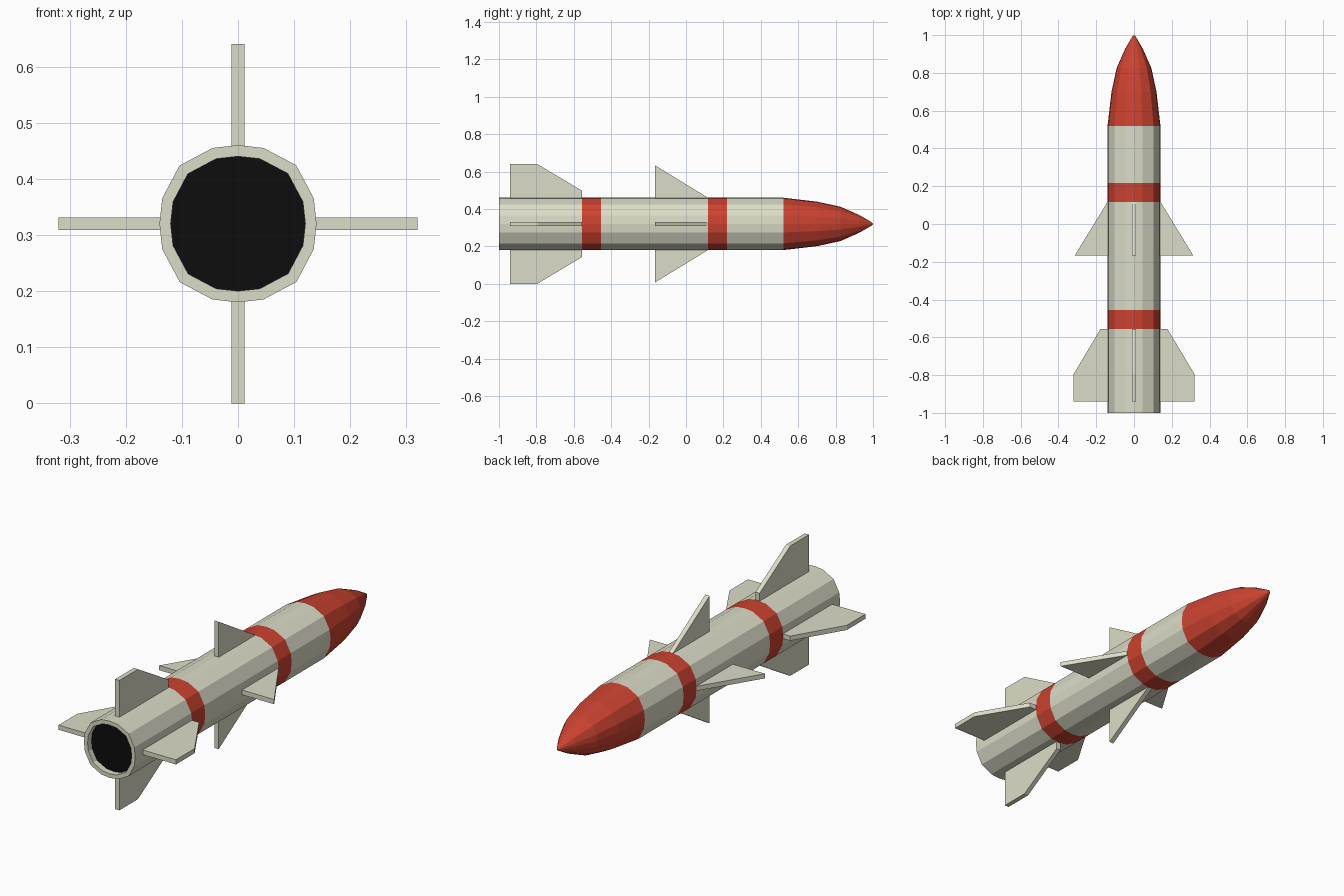
import bpy, bmesh, math
from mathutils import Matrix, Vector

if "Cube" in bpy.data.objects:
    bpy.data.objects.remove(bpy.data.objects["Cube"])

ZC = 0.32      # height of the body axis
R = 0.14       # body radius


def material(name, rgb):
    m = bpy.data.materials.new(name)
    m.diffuse_color = (*rgb, 1)
    m.use_nodes = True
    m.node_tree.nodes["Principled BSDF"].inputs["Base Color"].default_value = m.diffuse_color
    return m


CREAM = material("cream", (0.72, 0.72, 0.58))
RED = material("red", (0.60, 0.055, 0.03))
BLACK = material("black", (0.004, 0.004, 0.004))

# 16-sided, slightly squared cross-section (unit radius), one quadrant turned four times
QUADRANT = [(1, 0), (0.964, 0.325), (0.74, 0.745), (0.325, 0.964)]
SECTION = []
for k in range(4):
    for x, z in QUADRANT:
        for _ in range(k):
            x, z = -z, x
        SECTION.append((x, z))


def finish(name, bm, mat):
    mesh = bpy.data.meshes.new(name)
    bm.to_mesh(mesh)
    bm.free()
    mesh.materials.append(mat)
    ob = bpy.data.objects.new(name, mesh)
    bpy.context.collection.objects.link(ob)
    return ob


def loft(name, profile, mat):
    """Skin the cross-section along (y, radius) stations."""
    bm = bmesh.new()
    rings = [[bm.verts.new((x * r, y, ZC + z * r)) for x, z in SECTION]
             for y, r in profile]
    n = len(SECTION)
    for a, b in zip(rings, rings[1:]):
        for i in range(n):
            j = (i + 1) % n
            bm.faces.new((a[i], b[i], b[j], a[j]))
    bmesh.ops.remove_doubles(bm, verts=bm.verts, dist=1e-5)
    return finish(name, bm, mat)


def fins(name, outline, mat, thick=0.023):
    """Four flat fins around the body from one (y, radius) outline."""
    for k in range(4):
        bm = bmesh.new()
        face = bm.faces.new([bm.verts.new((-thick / 2, y, r)) for y, r in outline])
        ext = bmesh.ops.extrude_face_region(bm, geom=[face])
        moved = [v for v in ext["geom"] if isinstance(v, bmesh.types.BMVert)]
        bmesh.ops.translate(bm, verts=moved, vec=(thick, 0, 0))
        bmesh.ops.recalc_face_normals(bm, faces=bm.faces)
        turn = Matrix.Translation(Vector((0, 0, ZC))) @ Matrix.Rotation(k * math.pi / 2, 4, 'Y')
        bm.transform(turn)
        finish(f"{name}_{k + 1}", bm, mat)


# Body sections, the rear one with its rim and recessed nozzle wall
loft("rear_body", [(-0.97, 0.12), (-1, 0.12), (-1, R), (-0.557, R)], CREAM)
loft("rear_band", [(-0.557, R), (-0.455, R)], RED)
loft("middle_body", [(-0.455, R), (0.117, R)], CREAM)
loft("front_band", [(0.117, R), (0.218, R)], RED)
loft("front_body", [(0.218, R), (0.52, R)], CREAM)

# Pointed nose
loft("nose_cone", [(0.52, R), (0.70, 0.119), (0.825, 0.092), (0.925, 0.048),
                   (0.993, 0.009), (1, 0)], RED)

# Dark exhaust opening
loft("exhaust", [(-0.97, 0), (-0.97, 0.12)], BLACK)

# Fins
fins("tail_fin", [(-0.94, 0.125), (-0.94, 0.32), (-0.795, 0.32),
                  (-0.557, 0.178), (-0.557, 0.125)], CREAM)
fins("wing", [(-0.167, 0.125), (-0.167, 0.314), (0.117, 0.14), (0.117, 0.125)], CREAM)
